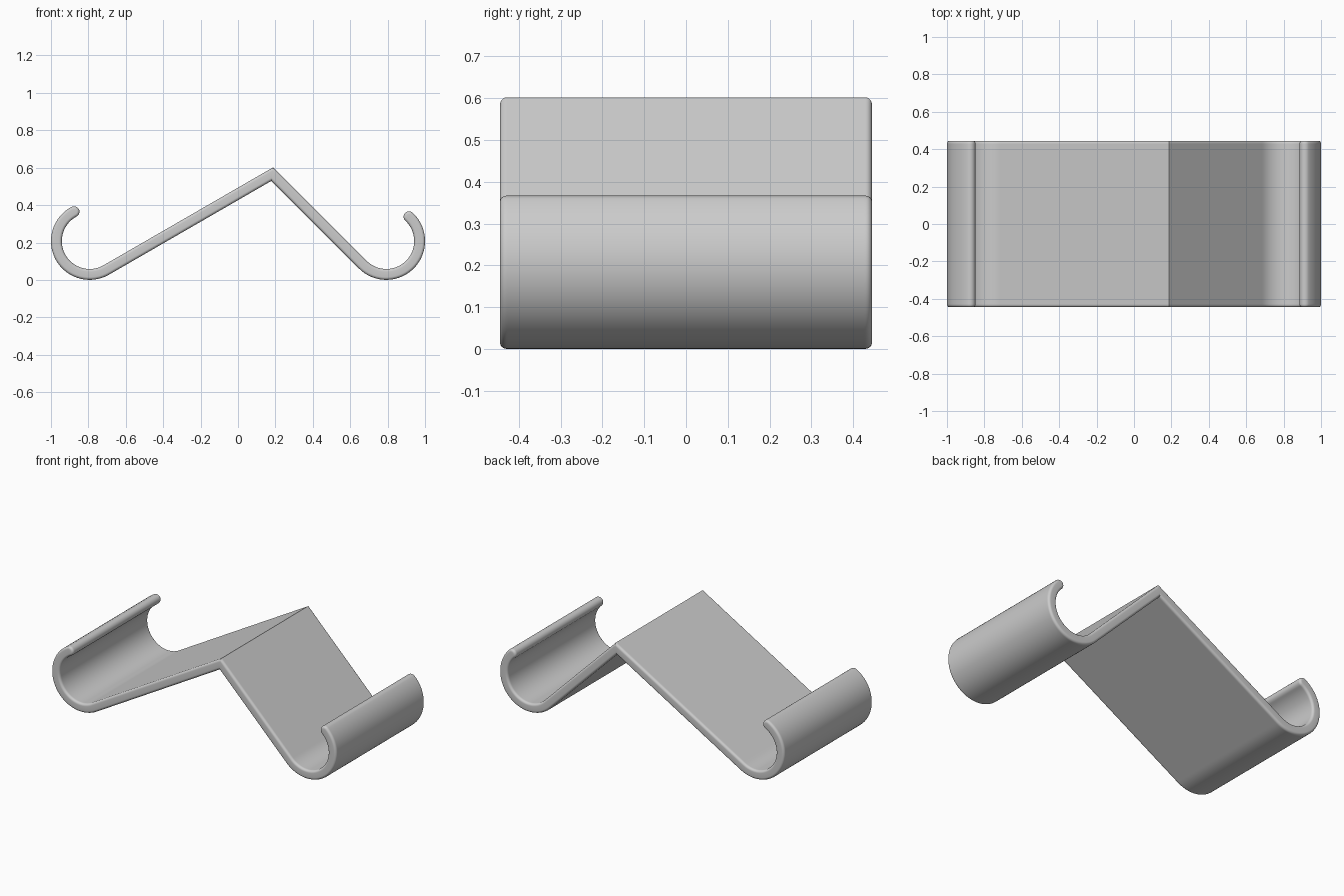
import bpy, bmesh, math
from mathutils import Vector

if "Cube" in bpy.data.objects:
    bpy.data.objects.remove(bpy.data.objects["Cube"])

H = 0.029            # half thickness of the sheet
R = 0.178            # mid-line radius of the hooks
CX, CZ = 0.793, 0.2075
D = 0.445            # half depth
FIL = 0.015          # rounding of the side edges


def pol(deg):
    a = math.radians(deg)
    return Vector((math.cos(a), math.sin(a)))


# Stations along the mid-line: (point, sideways vector, forward vector)
stations = []


def cap(centre, side, forward, angles):
    for a in angles:
        v = pol(a)
        stations.append((centre, side * v.x, forward * v.y))


def arc(cx, a0, a1, n):
    for i in range(n + 1):
        d = pol(a0 + (a1 - a0) * i / n)
        stations.append((Vector((cx, CZ)) + d * R, -d, Vector((0, 0))))


def line(p, q, normal):
    for t in (0.01, 0.99):
        stations.append((p.lerp(q, t), normal, Vector((0, 0))))


A0, A1, B0, B1 = 118, 300, 225, 407     # hook start and end angles
left_end = Vector((-CX, CZ)) + pol(A1) * R
right_start = Vector((CX, CZ)) + pol(B0) * R
# apex: 30 degree slope meets 45 degree slope
t30 = math.tan(math.radians(30))
ax = (right_start.x + right_start.y - left_end.y + t30 * left_end.x) / (1 + t30)
apex = Vector((ax, right_start.x + right_start.y - ax))

steps = [90 * i / 8 for i in range(9)]
# left hook with rounded lip
cap(Vector((-CX, CZ)) + pol(A0) * R, -pol(A0), pol(A0 - 90), steps[:0:-1])
arc(-CX, A0, A1, 48)
# two slopes with mitred ridge
line(left_end, apex, pol(120))
stations.append((apex, pol(82.5) / math.cos(math.radians(37.5)), Vector((0, 0))))
line(apex, right_start, pol(45))
# right hook with rounded lip
arc(CX, B0, B1, 48)
cap(Vector((CX, CZ)) + pol(B1) * R, -pol(B1), pol(B1 + 90), steps[1:])

# Depth slices: (y, half thickness), with rounded side edges
half = [(D - FIL + FIL * math.sin(math.radians(a)),
         H - FIL + FIL * math.cos(math.radians(a))) for a in range(0, 91, 15)]
half.insert(0, (D - FIL - 0.004, H))
slices = [(-y, h) for y, h in reversed(half)] + half

bm = bmesh.new()
grid = {}
for s in (1, -1):
    for i, (p, side, fwd) in enumerate(stations):
        for j, (y, h) in enumerate(slices):
            q = p + h * (s * side + fwd)
            grid[s, i, j] = bm.verts.new((q.x, y, q.y))
n, m = len(stations), len(slices)
for i in range(n - 1):
    for s in (1, -1):
        for j in range(m - 1):
            bm.faces.new((grid[s, i, j], grid[s, i + 1, j],
                          grid[s, i + 1, j + 1], grid[s, i, j + 1]))
    # flat side walls
    for j in (0, m - 1):
        bm.faces.new((grid[1, i, j], grid[1, i + 1, j],
                      grid[-1, i + 1, j], grid[-1, i, j]))
bmesh.ops.remove_doubles(bm, verts=bm.verts, dist=1e-5)
bmesh.ops.recalc_face_normals(bm, faces=bm.faces)

me = bpy.data.meshes.new("hooked_stand")
bm.to_mesh(me)
bm.free()
mat = bpy.data.materials.new("light grey")
mat.diffuse_color = (0.6, 0.6, 0.6, 1)
mat.use_nodes = True
mat.node_tree.nodes["Principled BSDF"].inputs["Base Color"].default_value = mat.diffuse_color
me.materials.append(mat)
ob = bpy.data.objects.new("hooked_stand", me)
bpy.context.collection.objects.link(ob)
bpy.context.view_layer.objects.active = ob
ob.select_set(True)
bpy.ops.object.shade_smooth_by_angle(angle=math.radians(30))
